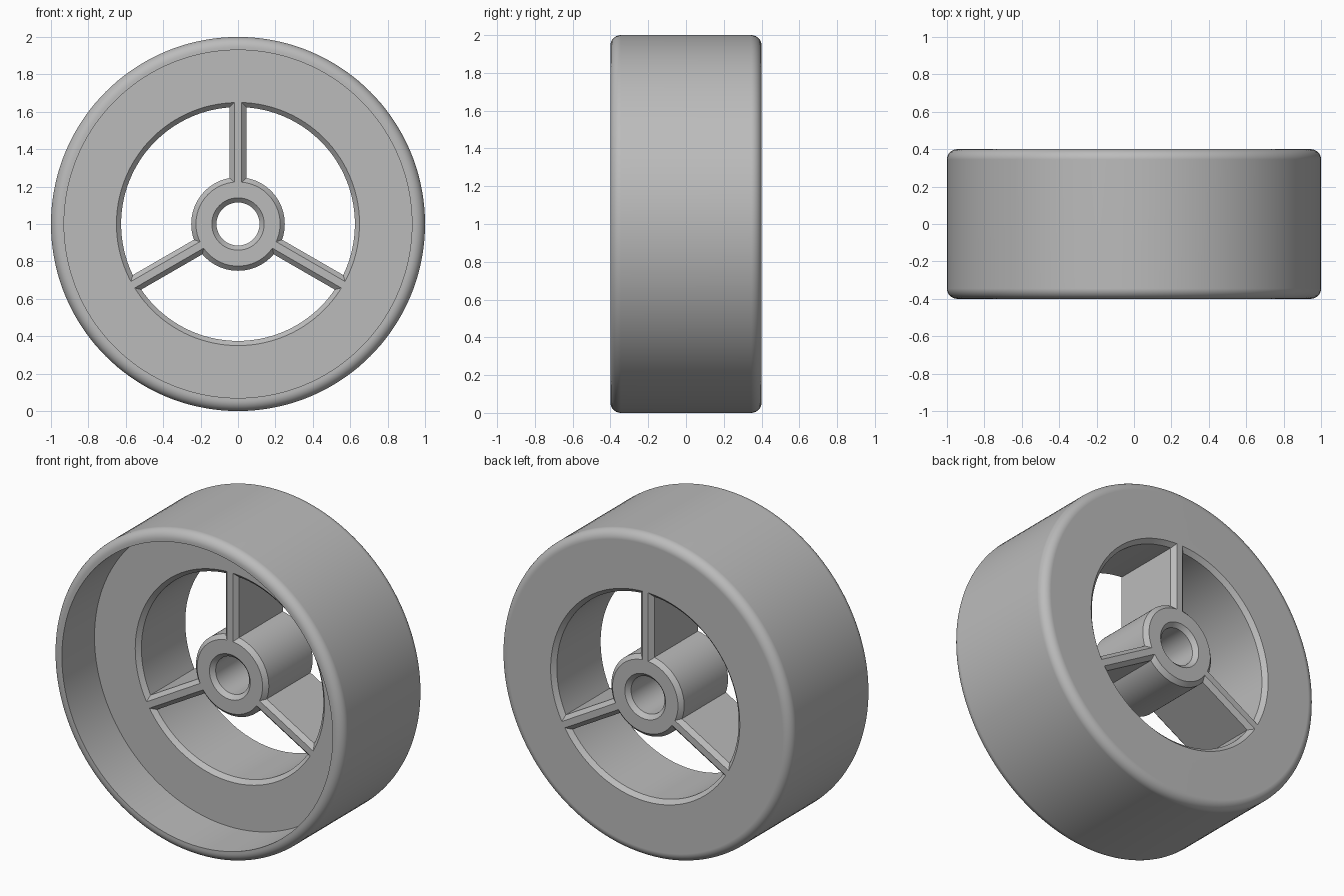
import bpy, bmesh
from math import sin, cos, asin, pi, radians

old = bpy.data.objects.get("Cube")
if old:
    bpy.data.objects.remove(old, do_unlink=True)

SEGMENTS = 144
FRONT, WEB, BACK = -0.4, -0.08, 0.4   # rim front, recessed web face, back face
ROUND, CHAMFER = 0.055, 0.025

grey = bpy.data.materials.new("plain grey")
grey.use_nodes = True
colour = (0.5, 0.5, 0.5, 1)
grey.diffuse_color = colour
grey.node_tree.nodes["Principled BSDF"].inputs["Base Color"].default_value = colour


def polar(r, angle, y):
    return (r * cos(angle), y, 1 + r * sin(angle))


def make_object(name, bm):
    bmesh.ops.recalc_face_normals(bm, faces=bm.faces)
    mesh = bpy.data.meshes.new(name)
    bm.to_mesh(mesh)
    bm.free()
    mesh.materials.append(grey)
    obj = bpy.data.objects.new(name, mesh)
    bpy.context.collection.objects.link(obj)
    return obj


def bridge(bm, a, b):
    n = len(a)
    for i in range(n):
        j = (i + 1) % n
        bm.faces.new((a[i], a[j], b[j], b[i]))


def lathe(name, profile):
    """Spin a closed (radius, y) profile around the axle."""
    bm = bmesh.new()
    rings = [[bm.verts.new(polar(r, 2 * pi * i / SEGMENTS, y)) for i in range(SEGMENTS)]
             for r, y in profile]
    for k, ring in enumerate(rings):
        bridge(bm, ring, rings[(k + 1) % len(rings)])
    return make_object(name, bm)


def window_outline(bm, start, y, grow):
    """One opening between two spokes, widened on every side by grow."""
    inner, outer, half_spoke = 0.25 - grow, 0.625 + grow, 0.045 - grow
    steps = 40
    points = []
    for r, forward in ((outer, True), (inner, False)):
        margin = asin(half_spoke / r)
        sweep = radians(120) - 2 * margin
        arc = [polar(r, start + margin + sweep * i / steps, y) for i in range(steps + 1)]
        points += arc if forward else arc[::-1]
    return [bm.verts.new(p) for p in points]


def window_cutter(name, start):
    bm = bmesh.new()
    over = 0.01
    sections = [(WEB - over, CHAMFER + over), (WEB + CHAMFER, 0),
                (BACK - CHAMFER, 0), (BACK + over, CHAMFER + over)]
    loops = [window_outline(bm, start, y, grow) for y, grow in sections]
    for a, b in zip(loops, loops[1:]):
        bridge(bm, a, b)
    bm.faces.new(loops[0])
    bm.faces.new(loops[-1])
    return make_object(name, bm)


def fillet(y, side):
    """Rounded tread corner, running from the side face to the tread."""
    steps = 8
    return [(1 - ROUND + ROUND * sin(pi / 2 * i / steps),
             y + side * ROUND * (1 - cos(pi / 2 * i / steps))) for i in range(steps + 1)]


# Wheel section: chamfered bore, recessed web, rim wall, rounded tread, flat back
bore = 0.115
profile = [(bore, WEB + CHAMFER), (bore + CHAMFER, WEB), (0.93, WEB), (0.93, FRONT)]
profile += fillet(FRONT, 1) + fillet(BACK, -1)[::-1]
profile += [(bore + CHAMFER, BACK), (bore, BACK - CHAMFER)]
wheel = lathe("wheel_body", profile)

# Three chamfered openings leave the hub and the three spokes
bpy.context.view_layer.objects.active = wheel
wheel.select_set(True)
for k in range(3):
    cutter = window_cutter("window_cutter", radians(90 + 120 * k))
    cutter.hide_render = True
    cut = wheel.modifiers.new("window", 'BOOLEAN')
    cut.operation = 'DIFFERENCE'
    cut.solver = 'EXACT'
    cut.object = cutter
    bpy.ops.object.modifier_apply(modifier=cut.name)
    bpy.data.objects.remove(cutter, do_unlink=True)

# Smooth the round surfaces, keep chamfers crisp and flat faces flat
bpy.ops.object.shade_smooth_by_angle(angle=radians(30))
weighted = wheel.modifiers.new("flat_faces", 'WEIGHTED_NORMAL')
weighted.keep_sharp = True
